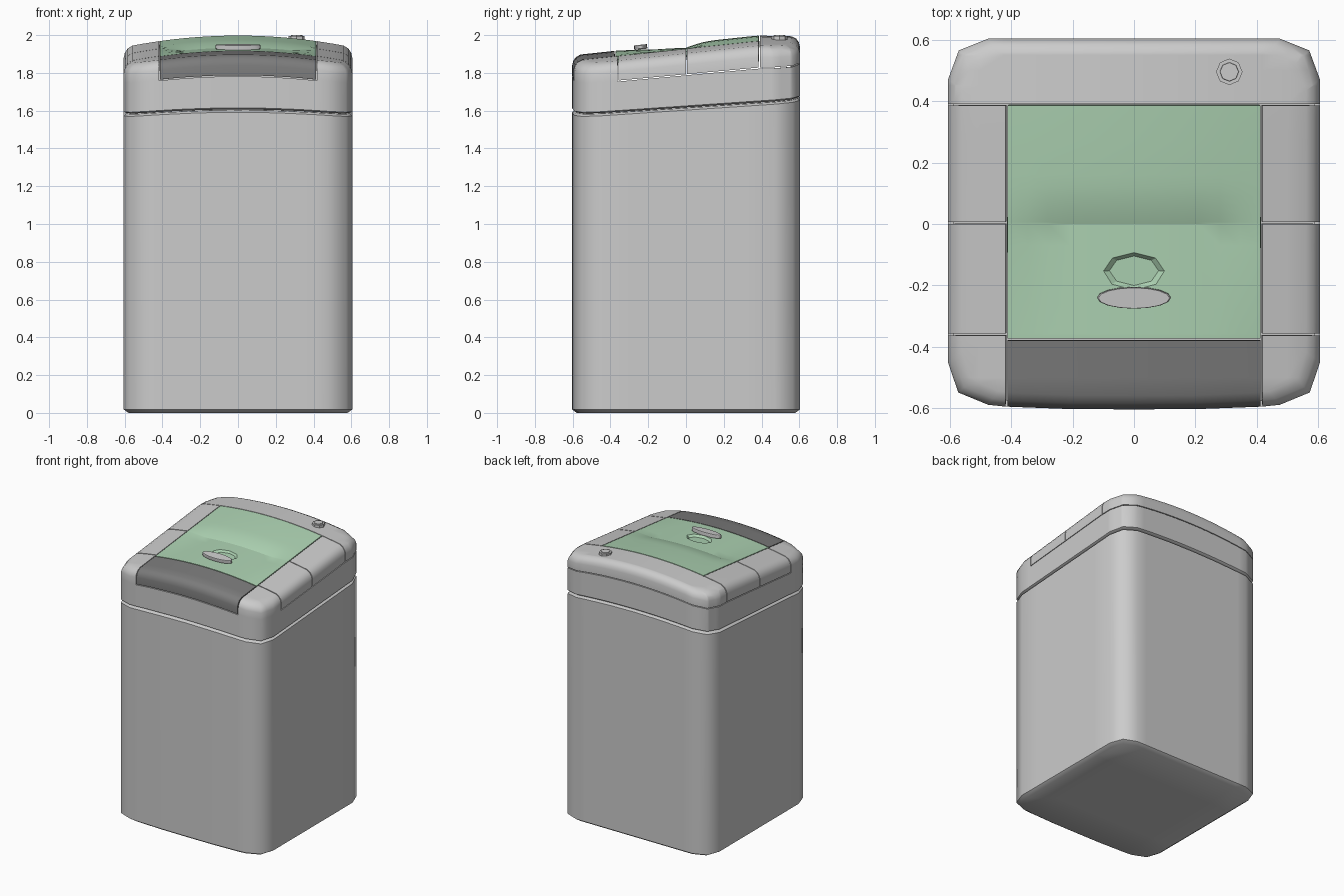
import bpy, bmesh, math
from mathutils import Vector

if "Cube" in bpy.data.objects:
    bpy.data.objects.remove(bpy.data.objects["Cube"])

# Right half of the footprint, front to back (mirrored for the left)
HALF = [(0, -.603), (.21, -.602), (.42, -.594), (.475, -.588), (.572, -.548), (.605, -.45),
        (.605, .47), (.57, .565), (.475, .603)]
OUTLINE = HALF + [(-x, y) for x, y in reversed(HALF) if x > 0]
SX, SY_DARK, SY_SIDE, SY_MID, SY_REAR, SZ = .415, -.376, -.36, .003, .388, 1.84
GAP = .003


def material(name, rgb):
    m = bpy.data.materials.new(name)
    m.diffuse_color = (*rgb, 1)
    m.use_nodes = True
    m.node_tree.nodes["Principled BSDF"].inputs["Base Color"].default_value = m.diffuse_color
    return m


def block(rings, cuts):
    """Loft the footprint through (inset, z) rings, then slice it along planes."""
    bm = bmesh.new()
    loops = []
    for inset, z in rings:
        s = 1 - inset / .605
        loops.append([bm.verts.new((x * s, y * s, z)) for x, y in OUTLINE])
    n = len(OUTLINE)
    for a, b in zip(loops, loops[1:]):
        for i in range(n):
            j = (i + 1) % n
            bm.faces.new((a[i], a[j], b[j], b[i]))
    bm.faces.new(loops[0][::-1])
    bm.faces.new(loops[-1])
    for axis, values in enumerate(cuts):
        normal = Vector([float(k == axis) for k in range(3)])
        for v in values:
            bmesh.ops.bisect_plane(bm, geom=bm.verts[:] + bm.edges[:] + bm.faces[:],
                                   dist=1e-5, plane_co=normal * v, plane_no=normal)
    bmesh.ops.recalc_face_normals(bm, faces=bm.faces[:])
    return bm


def warp(co):
    """Slope towards the front and arch across x, stronger near the top."""
    x, y, z = co
    t = min(1, max(0, (z - 1.643) / .314))
    yy = y - t * 1.2 * max(0, y - .38)
    co.z = z + (.067 + .04 * t) * yy - (.08 + .09 * t) * x * x


def finish(ob, mat=None, angle=50):
    bpy.context.view_layer.objects.active = ob
    bpy.ops.object.select_all(action='DESELECT')
    ob.select_set(True)
    for m in list(ob.modifiers):
        bpy.ops.object.modifier_apply(modifier=m.name)
    if mat:
        ob.data.materials.clear()
        ob.data.materials.append(mat)
    bpy.ops.object.shade_smooth_by_angle(angle=math.radians(angle))
    return ob


def to_object(name, bm):
    me = bpy.data.meshes.new(name)
    bm.to_mesh(me)
    bm.free()
    ob = bpy.data.objects.new(name, me)
    bpy.context.collection.objects.link(ob)
    return ob


def cone(name, loc, r1, r2, depth, sides, sx=1, sy=1, tilt=0):
    bpy.ops.mesh.primitive_cone_add(vertices=sides, radius1=r1, radius2=r2, depth=depth,
                                    location=loc, rotation=(tilt, 0, 0))
    ob = bpy.context.object
    ob.name = name
    ob.scale = (sx, sy, 1)
    return ob


# Body
body = block([(.025, 0), (0, .018), (0, 1.632), (.014, 1.642)],
             ([-.4, -.2, 0, .2, .4], [-.3, 0, .3], []))
for v in body.verts:
    if v.co.z > 1.5:
        warp(v.co)
finish(to_object("bin_body", body))


# Lid: which panel owns a point of the unwarped lid
def label(x, y, z):
    ax, side = abs(x), ("right" if x > 0 else "left")
    if z < SZ:
        return "lid_housing"
    if y > SY_REAR:
        return "rear_cap"
    if ax < SX:
        return "front_flap" if y < SY_DARK else "lid_panel"
    if y < SY_SIDE:
        return "lid_housing"
    return side + ("_front_trim" if y < SY_MID else "_rear_trim")


def owner(c):
    """Panel name, or None inside a seam gap."""
    e = GAP * 1.15
    names = {label(*(c + Vector(d) * s)) for s in (e, -e)
             for d in ((1, 0, 0), (0, 1, 0), (0, 0, 1))}
    return names.pop() if len(names) == 1 else None


def dent(x, y):
    """Finger scoop in the lid panel with a crease at y = 0."""
    along = max(0, 1 - y / .16) ** 2 if y >= 0 else max(0, 1 + y / .365)
    across = min(1, max(0, (.41 - abs(x)) / .13))
    return .024 * along * across


def seam(v):
    return [v - GAP, v + GAP]


xs = seam(SX) + seam(-SX) + [s * k for s in (1, -1) for k in (.07, .14, .21, .28, .345, .5)] + [0]
ys = [v for s in (SY_DARK, SY_SIDE, SY_MID, SY_REAR) for v in seam(s)]
ys += [-.5, -.3, -.22, -.14, -.07, .03, .06, .09, .12, .16, .27, .33, .45, .5, .55]
lid = block([(.014, 1.646), (0, 1.656), (0, 1.90), (.006, 1.925), (.02, 1.945), (.045, 1.957)],
            (xs, ys, seam(SZ)))

green = material("green", (.42, .65, .45))
dark = material("dark", (.2, .2, .2))
colours = {"lid_panel": green, "front_flap": dark}
owners = {owner(f.calc_center_median()) for f in lid.faces} - {None}
for name in sorted(owners):
    bm = lid.copy()
    bmesh.ops.delete(bm, context='FACES',
                     geom=[f for f in bm.faces if owner(f.calc_center_median()) != name])
    for v in bm.verts:
        x, y, _ = v.co
        warp(v.co)
        if name == "lid_panel":
            v.co.z -= dent(x, y)
    ob = to_object(name, bm)
    solid = ob.modifiers.new("thickness", 'SOLIDIFY')
    solid.thickness = .035 if name == "lid_panel" else .02
    solid.offset = -1
    if name == "lid_panel":
        # Oval pocket behind the handle
        cutter = cone("pocket_cutter", (0, -.153, 1.929), .08, .13, .034, 8, 1, .6, .06)
        cutter.hide_render = True
        cut = ob.modifiers.new("pocket", 'BOOLEAN')
        cut.operation, cut.object, cut.solver = 'DIFFERENCE', cutter, 'EXACT'
        finish(ob, green, 18)
        bpy.data.objects.remove(cutter)
    else:
        finish(ob, colours.get(name))
lid.free()

# Oval handle plate
handle = cone("handle_plate", (0, -.24, 1.937), .12, .12, .024, 16, 1, .29, .1)
bev = handle.modifiers.new("edge", 'BEVEL')
bev.width, bev.segments = .004, 1
finish(handle, None, 30)

# Round button on the rear cap
finish(cone("button_collar", (.31, .495, 1.98), .043, .043, .03, 8), None, 30)
finish(cone("button_cap", (.31, .495, 1.99), .034, .03, .02, 8), None, 30)
